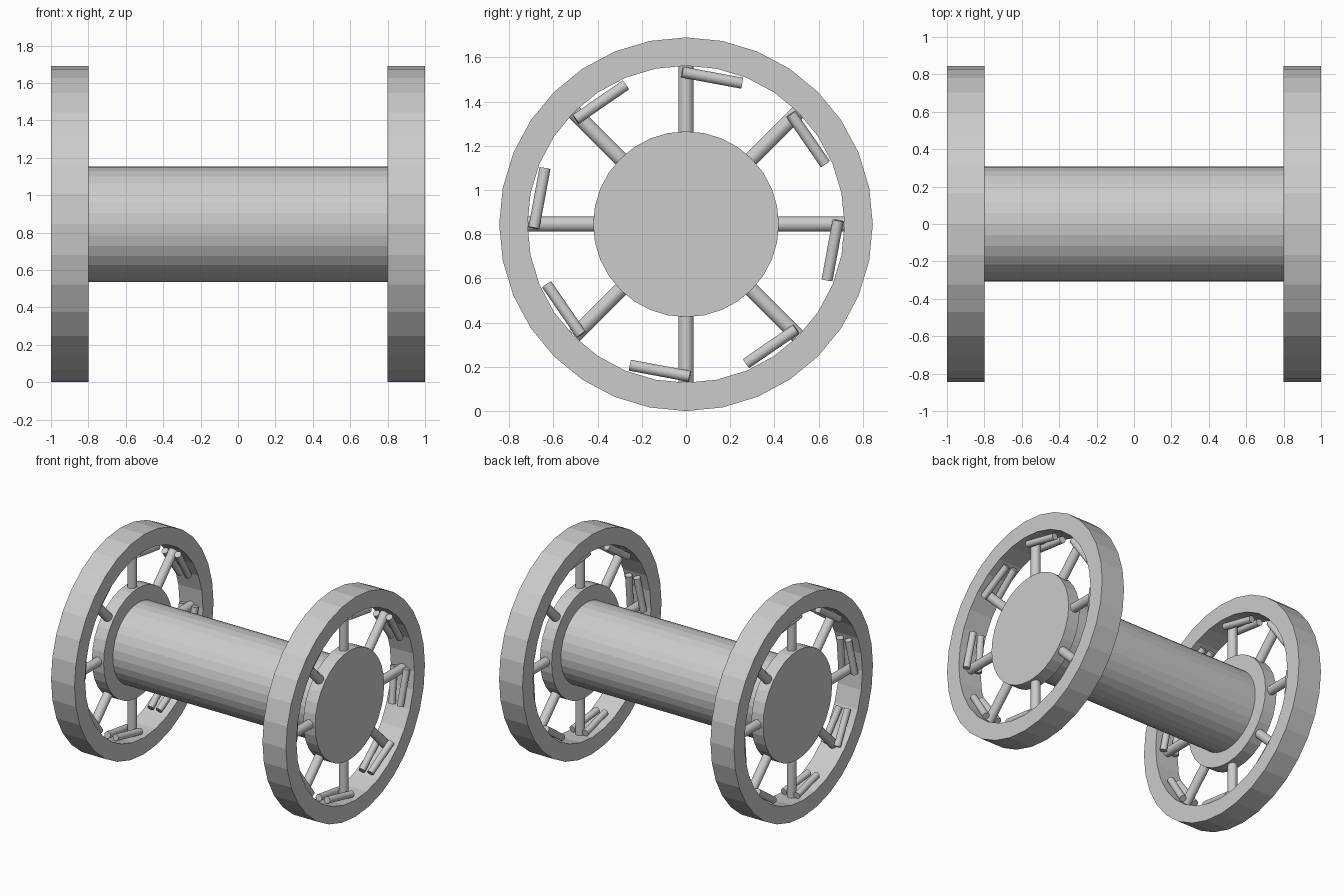
import bpy, bmesh
from math import sin, cos, pi
from mathutils import Vector

if "Cube" in bpy.data.objects:
    bpy.data.objects.remove(bpy.data.objects["Cube"])

R, R_IN = 0.845, 0.717      # tyre radii
CZ = R                      # axle height
SIDES = 32
SPOKES = 8


def rod(name, a, b, r, sides=SIDES):
    """Closed flat-shaded cylinder from point a to point b."""
    a, b = Vector(a), Vector(b)
    d = b - a
    bpy.ops.mesh.primitive_cylinder_add(vertices=sides, radius=r, depth=d.length,
                                        location=(a + b) / 2)
    ob = bpy.context.object
    ob.name = name
    ob.rotation_mode = 'QUATERNION'
    ob.rotation_quaternion = d.to_track_quat('Z', 'Y')
    return ob


def ring(name, x0, x1):
    """Square-section rim around the x axis."""
    bm = bmesh.new()
    loops = []
    for x, r in ((x0, R), (x1, R), (x1, R_IN), (x0, R_IN)):
        loops.append([bm.verts.new((x, r * sin(2 * pi * i / SIDES),
                                    CZ + r * cos(2 * pi * i / SIDES)))
                      for i in range(SIDES)])
    for k in range(4):
        p, q = loops[k], loops[(k + 1) % 4]
        for i in range(SIDES):
            j = (i + 1) % SIDES
            bm.faces.new((p[i], p[j], q[j], q[i]))
    bmesh.ops.recalc_face_normals(bm, faces=bm.faces)
    me = bpy.data.meshes.new(name)
    bm.to_mesh(me)
    bm.free()
    ob = bpy.data.objects.new(name, me)
    bpy.context.collection.objects.link(ob)


def polar(x, ang, rad, tan=0.0):
    """Point at clockwise angle from the top, with a tangential offset."""
    return (x, rad * sin(ang) + tan * cos(ang), CZ + rad * cos(ang) - tan * sin(ang))


# central axle
rod("axle", (-0.85, 0, CZ), (0.85, 0, CZ), 0.308)

for side, s in (("left", -1), ("right", 1)):
    # rim and hub
    ring(side + "_rim", s * 0.8, s * 1.0)
    rod(side + "_hub", (s * 0.85, 0, CZ), (s * 0.95, 0, CZ), 0.42)
    x = s * 0.9
    for i in range(SPOKES):
        a = 2 * pi * i / SPOKES
        # spoke
        rod(f"{side}_spoke_{i}", polar(x, a, 0.38), polar(x, a, 0.714), 0.034)
        # pair of slanted pegs at the spoke tip
        for k in (-1, 1):
            rod(f"{side}_peg_{i}", polar(x + k * 0.055, a, 0.688, -0.017),
                polar(x + k * 0.035, a, 0.638, 0.253), 0.025)
